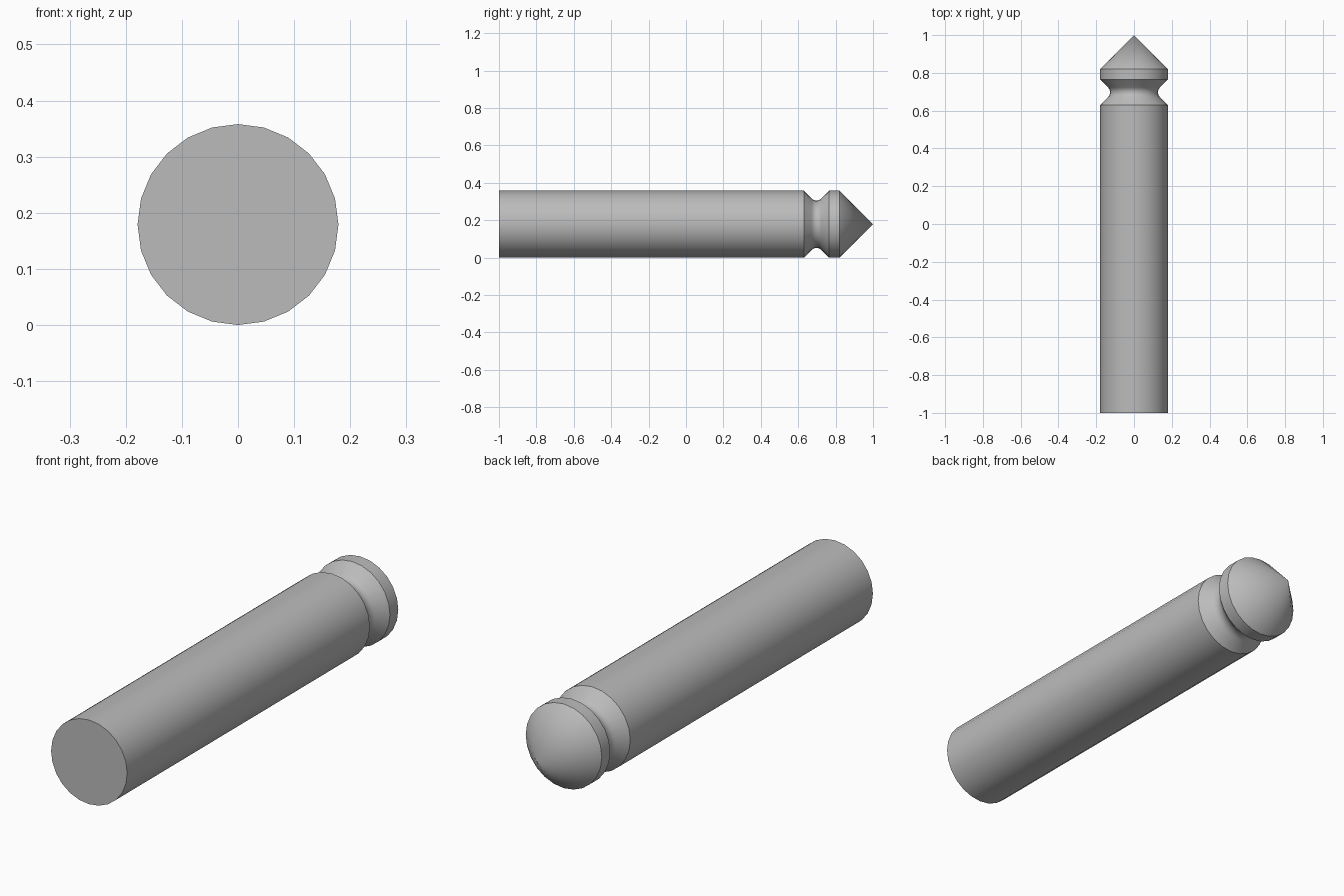
import bpy
import bmesh
from math import cos, sin, pi, radians, tau
from mathutils import Vector

cube = bpy.data.objects.get("Cube")
if cube:
    bpy.data.objects.remove(cube, do_unlink=True)

RADIUS = 0.179
SIDES = 24
GROOVE_START, GROOVE_END = 0.63, 0.765
FILLET = 0.037
NECK = 0.127

# Plain grey metal
grey = bpy.data.materials.new("grey_metal")
grey.use_nodes = True
colour = (0.5, 0.5, 0.5, 1)
grey.diffuse_color = colour
grey.node_tree.nodes["Principled BSDF"].inputs["Base Color"].default_value = colour

# Half profile as (position along y, radius): shaft, rounded V groove, collar, point
middle = (GROOVE_START + GROOVE_END) / 2
profile = [(-1, RADIUS), (GROOVE_START, RADIUS)]
for i in range(7):
    a = -pi / 4 + i * pi / 12
    profile.append((middle + FILLET * sin(a), NECK + FILLET * (1 - cos(a))))
profile += [(GROOVE_END, RADIUS), (0.821, RADIUS), (1, 0)]

# Turn the profile around the long axis
bm = bmesh.new()
verts = [bm.verts.new((0, y, r)) for y, r in profile]
edges = [bm.edges.new(pair) for pair in zip(verts, verts[1:])]
bmesh.ops.spin(bm, geom=verts + edges, cent=(0, 0, 0), axis=(0, 1, 0),
               angle=tau, steps=SIDES, use_merge=False)
bmesh.ops.remove_doubles(bm, verts=bm.verts[:], dist=0.0005)

# Flat end cap
bmesh.ops.holes_fill(bm, edges=[e for e in bm.edges if e.is_boundary], sides=0)
bmesh.ops.recalc_face_normals(bm, faces=bm.faces[:])
bmesh.ops.translate(bm, verts=bm.verts[:], vec=Vector((0, 0, RADIUS)))

mesh = bpy.data.meshes.new("pointed_pin")
bm.to_mesh(mesh)
bm.free()
mesh.materials.append(grey)
pin = bpy.data.objects.new("pointed_pin", mesh)
bpy.context.collection.objects.link(pin)

# Smooth round sides, crisp rims
bpy.ops.object.select_all(action="DESELECT")
pin.select_set(True)
bpy.context.view_layer.objects.active = pin
bpy.ops.object.shade_smooth_by_angle(angle=radians(30))
